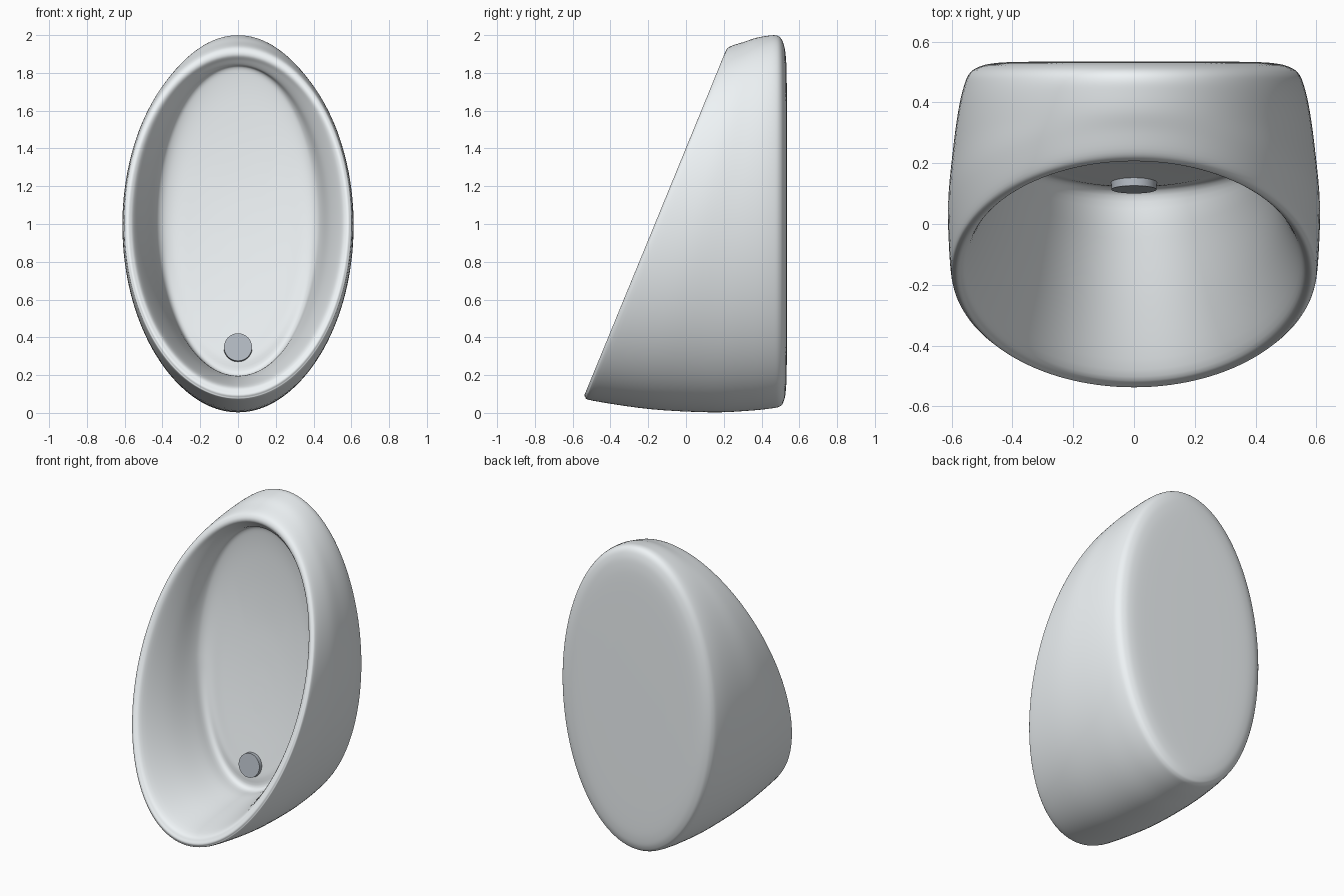
import bpy, bmesh, math
from mathutils import Vector

if "Cube" in bpy.data.objects:
    bpy.data.objects.remove(bpy.data.objects["Cube"])

N = 128      # points round each ring
SUB = 5      # smooth steps between control rings


def wall_y(z):
    """Depth of the inner back wall, which comes forward near the drain."""
    u = z - 0.2
    return 0.107 + 0.21 * u - 0.06 * u * u


def ring_point(ring, t):
    """Point on an elliptical ring: half width, bottom z, top z, y at bottom, y at top."""
    a, z0, z1, y0, y1 = ring
    s = math.sin(t)
    k = (s + 1) / 2
    z = z0 + (z1 - z0) * k
    return Vector((a * math.cos(t), y0 + (y1 - y0) * k, z))


def catmull(p0, p1, p2, p3, u):
    return 0.5 * (2 * p1 + (p2 - p0) * u + (2 * p0 - 5 * p1 + 4 * p2 - p3) * u * u
                  + (3 * p1 - p0 - 3 * p2 + p3) * u ** 3)


# control rings from the back face, over the outside and lip, into the bowl
RINGS = [
    (0.22, 0.56, 1.44, 0.535, 0.535),
    (0.40, 0.22, 1.78, 0.533, 0.533),
    (0.475, 0.105, 1.90, 0.527, 0.527),
    (0.515, 0.056, 1.958, 0.515, 0.515),
    (0.539, 0.035, 1.988, 0.498, 0.498),
    (0.556, 0.025, 1.999, 0.460, 0.472),
    (0.576, 0.012, 1.996, 0.34, 0.43),
    (0.595, 0.003, 1.985, 0.13, 0.37),
    (0.612, 0.020, 1.965, -0.19, 0.31),
    (0.605, 0.064, 1.942, -0.49, 0.238),
    (0.592, 0.083, 1.920, -0.533, 0.212),
    (0.572, 0.108, 1.893, -0.530, 0.208),
    (0.545, 0.143, 1.868, -0.480, 0.228),
]
CREASE = (0.425, 0.20, 1.83)


def profile(t):
    """All points of one section, from back centre to bowl centre."""
    pts = [ring_point(r, t) for r in RINGS]
    a, z0, z1 = CREASE
    edge = ring_point((a, z0, z1, 0, 0), t)
    edge.y = wall_y(edge.z)
    # inner side wall
    lip = pts[-1]
    for w in (0.4, 0.8):
        p = lip.lerp(edge, w)
        out = -0.012 * math.sin(math.pi * w)
        p.x += out * math.cos(t)
        p.z += out * math.sin(t)
        pts.append(p)
    # inner back wall shrinking towards its middle
    inner = []
    for r in (0.84, 0.65, 0.45, 0.25, 0.1):
        p = Vector((edge.x * r, 0, 0.7 + (edge.z - 0.7) * r))
        p.y = wall_y(p.z) + 0.03 * (1 - r * r) * min(1, max(0, p.z - 0.3))
        inner.append(p)
    # the crease is sharp by the drain and melts into the wall higher up
    soft = min(1, (edge.z - z0) / 0.7)
    mid = (pts[-1] + inner[0]) / 2
    pts += [edge.lerp(mid, 0.55 * soft)] + inner
    out = []
    for i in range(len(pts) - 1):
        p0, p3 = pts[max(i - 1, 0)], pts[min(i + 2, len(pts) - 1)]
        out += [catmull(p0, pts[i], pts[i + 1], p3, k / SUB) for k in range(SUB)]
    return out + [pts[-1]]


def finish(name, bm, color):
    bmesh.ops.recalc_face_normals(bm, faces=bm.faces)
    me = bpy.data.meshes.new(name)
    bm.to_mesh(me)
    bm.free()
    ob = bpy.data.objects.new(name, me)
    bpy.context.collection.objects.link(ob)
    bpy.ops.object.select_all(action='DESELECT')
    ob.select_set(True)
    bpy.context.view_layer.objects.active = ob
    bpy.ops.object.shade_smooth_by_angle(angle=math.radians(60))
    mat = bpy.data.materials.new(name + "_material")
    mat.diffuse_color = color
    mat.use_nodes = True
    mat.node_tree.nodes["Principled BSDF"].inputs["Base Color"].default_value = mat.diffuse_color
    me.materials.append(mat)
    return ob


# urinal body: closed skin over all sections
bm = bmesh.new()
cols = [[bm.verts.new(p) for p in profile(2 * math.pi * i / N)] for i in range(N)]
for i in range(N):
    c, d = cols[i], cols[(i + 1) % N]
    for j in range(len(c) - 1):
        bm.faces.new((c[j], d[j], d[j + 1], c[j + 1]))
for j in (0, -1):
    bm.faces.new([c[j] for c in cols])
finish("urinal_body", bm, (0.86, 0.9, 0.92, 1))

# drain cover: thin disc lying on the lower back wall
bm = bmesh.new()
bmesh.ops.create_cone(bm, cap_ends=True, segments=48, radius1=0.076, radius2=0.074, depth=0.04)
drain = finish("drain_cover", bm, (0.45, 0.49, 0.54, 1))
drain.rotation_euler = (math.radians(80), 0, 0)
drain.location = (0, 0.133, 0.345)
